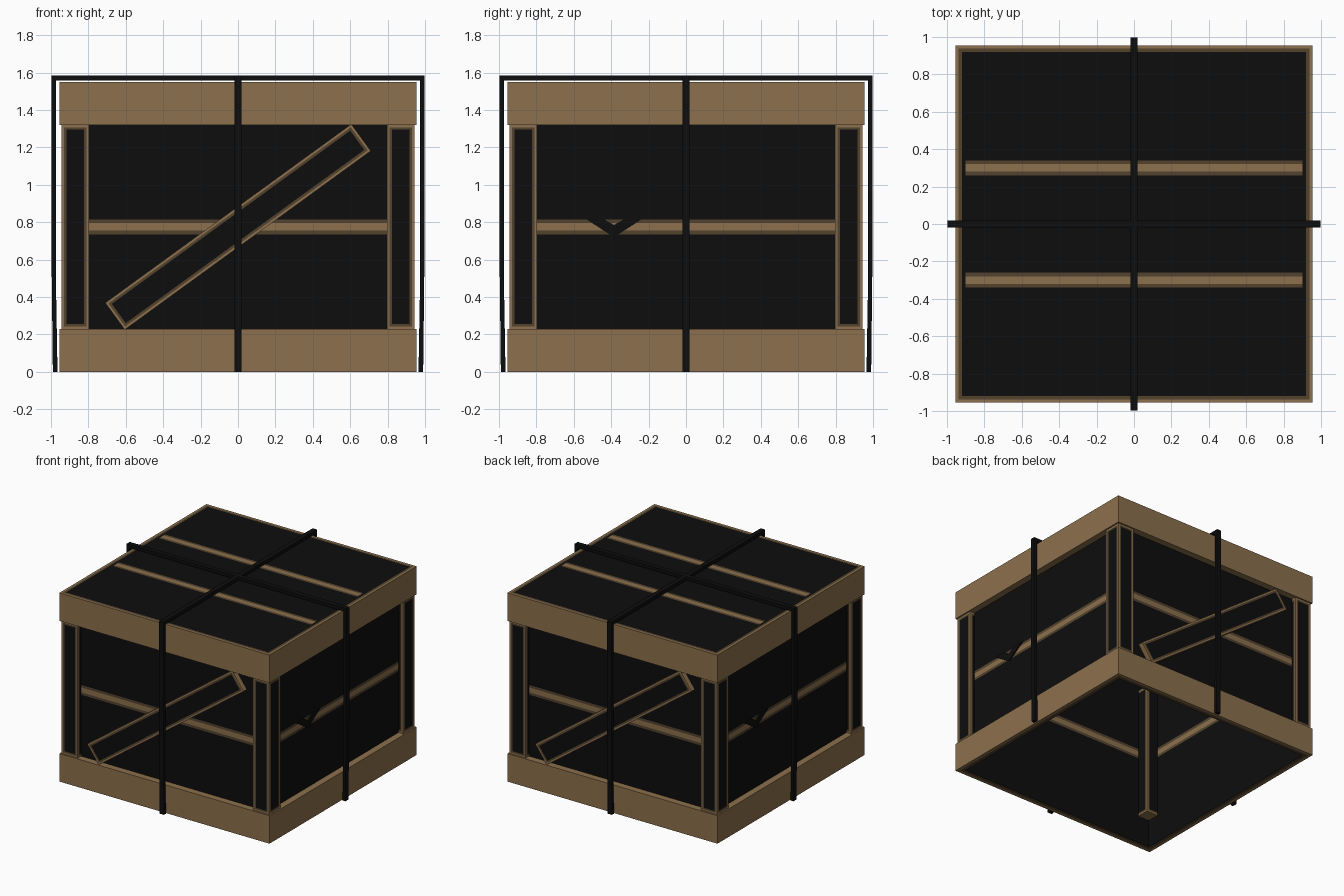
import bpy, bmesh
from math import cos, sin, pi, atan2
from mathutils import Matrix, Vector

if "Cube" in bpy.data.objects:
    bpy.data.objects.remove(bpy.data.objects["Cube"])


def material(name, rgb):
    m = bpy.data.materials.new(name)
    m.diffuse_color = (*rgb, 1)
    m.use_nodes = True
    m.node_tree.nodes["Principled BSDF"].inputs["Base Color"].default_value = m.diffuse_color
    return m


MATS = [material("wood", (0.262, 0.162, 0.072)),
        material("worn_wood", (0.085, 0.055, 0.027)),
        material("dark_wood", (0.004, 0.004, 0.004))]
TAN, MID, DARK = 0, 1, 2
HALF, INNER, FACE, H = 0.955, 0.90, 0.943, 1.55


def finish(name, bm, turn=0):
    bm.transform(Matrix.Rotation(turn, 4, 'Z'))
    me = bpy.data.meshes.new(name)
    bm.to_mesh(me)
    bm.free()
    for m in MATS:
        me.materials.append(m)
    ob = bpy.data.objects.new(name, me)
    bpy.context.collection.objects.link(ob)
    return ob


def rail(name, profile, mats):
    """Square mitred frame swept from an (r, z) profile."""
    bm = bmesh.new()
    rings = [[bm.verts.new((sx * r, sy * r, z)) for r, z in profile]
             for sx, sy in ((-1, -1), (1, -1), (1, 1), (-1, 1))]
    n = len(profile)
    for i in range(4):
        a, b = rings[i], rings[(i + 1) % 4]
        for j in range(n):
            k = (j + 1) % n
            bm.faces.new((a[j], b[j], b[k], a[k])).material_index = mats[j]
    finish(name, bm)


def sheet(name, bands, place, turn=0):
    """Flat planked panel: colour bands separate the planks."""
    bm = bmesh.new()
    rows = [[bm.verts.new(place(u, v)) for u in (-INNER, INNER)] for v, _ in bands]
    for i in range(len(rows) - 1):
        f = bm.faces.new((rows[i][0], rows[i][1], rows[i + 1][1], rows[i + 1][0]))
        f.material_index = bands[i][1]
    finish(name, bm, turn)


def board(name, size, matrix, turn=0):
    """Board with worn lighter edges around a dark centre."""
    bm = bmesh.new()
    bmesh.ops.create_cube(bm, size=1, matrix=Matrix.Diagonal((*size, 1)))
    bm.normal_update()
    broad = [f for f in bm.faces if f.calc_area() > 0.5 * size[2] * min(size[0], 2 * size[1] + 1)
             and min(size[0], size[1]) > 0.03 and abs(f.normal.z) < 0.5]
    for t, m in ((0.018, MID), (0.018, DARK)):
        bmesh.ops.inset_individual(bm, faces=broad, thickness=t)
        for f in broad:
            f.material_index = m
    bm.transform(matrix)
    finish(name, bm, turn)


def outline(name, pts, d0, d1, turn=0):
    """Extrude an (x, z) outline along y."""
    bm = bmesh.new()
    f = bm.faces.new([bm.verts.new((x, d0, z)) for x, z in pts])
    f.material_index = DARK
    r = bmesh.ops.extrude_face_region(bm, geom=[f], use_keep_orig=True)
    bmesh.ops.translate(bm, vec=(0, d1 - d0, 0),
                        verts=[g for g in r["geom"] if isinstance(g, bmesh.types.BMVert)])
    for f in bm.faces:
        f.material_index = DARK
    bmesh.ops.recalc_face_normals(bm, faces=bm.faces[:])
    finish(name, bm, turn)


# Top and bottom rails
rail("bottom_rail", [(HALF, 0), (HALF, 0.23), (INNER, 0.23), (INNER, 0), (0.93, 0)],
     [TAN, TAN, DARK, MID, TAN])
rail("top_rail", [(HALF, 1.32), (HALF, H), (0.937, H), (0.92, H), (INNER, H), (INNER, 1.32)],
     [TAN, TAN, MID, DARK, DARK, TAN])


def seam(c):
    return [(c - 0.04, MID), (c - 0.02, TAN), (c + 0.02, MID), (c + 0.04, DARK)]


# Planked side walls and lid (the underside is open)
for i, side in enumerate(("front", "right", "back", "left")):
    sheet(side + "_wall", [(0, DARK)] + seam(0.775) + [(H, DARK)],
          lambda u, v: (u, -INNER, v), i * pi / 2)
sheet("lid", [(-INNER, DARK)] + seam(-0.3) + seam(0.3) + [(INNER, DARK)],
      lambda u, v: (u, v, H))

# Corner posts, slightly inside the rails
w = FACE - 0.797
for i in range(4):
    board("corner_post", (w, w, 1.09),
          Matrix.Translation((FACE - w / 2, -FACE + w / 2, 0.775)), i * pi / 2)

# Diagonal braces on front and back
a, b = Vector((-0.658, 0.297)), Vector((0.658, 1.253))
d = b - a
tilt = Matrix.Rotation(pi / 2 - atan2(d.y, d.x), 4, 'Y')
for i, side in enumerate(("front", "back")):
    board(side + "_brace", (0.178, FACE - INNER, d.length),
          Matrix.Translation((0, -(FACE + INNER) / 2, 0.775)) @ tilt, i * pi)

# Two straps over the crate
right = [(0.965, 0), (0.99, 0), (0.998, 0.7), (0.998, 1.585)]
inside = [(0.972, 1.558), (0.972, 0.4)]
strap = ([(-x, z) for x, z in right] + right[::-1]
         + inside[::-1] + [(-x, z) for x, z in inside])
outline("side_strap", strap, -0.02, 0.02)
outline("front_strap", strap, -0.02, 0.02, pi / 2)

# Small chevron plates on the two plain sides
chev = [(-0.155, 0.82), (0, 0.72), (0.155, 0.82), (0.06, 0.82), (0, 0.785), (-0.06, 0.82)]
for i, side in enumerate(("right", "left")):
    outline(side + "_chevron", [(x - 0.385, z) for x, z in chev],
            -INNER - 0.008, -INNER, pi / 2 + i * pi)
